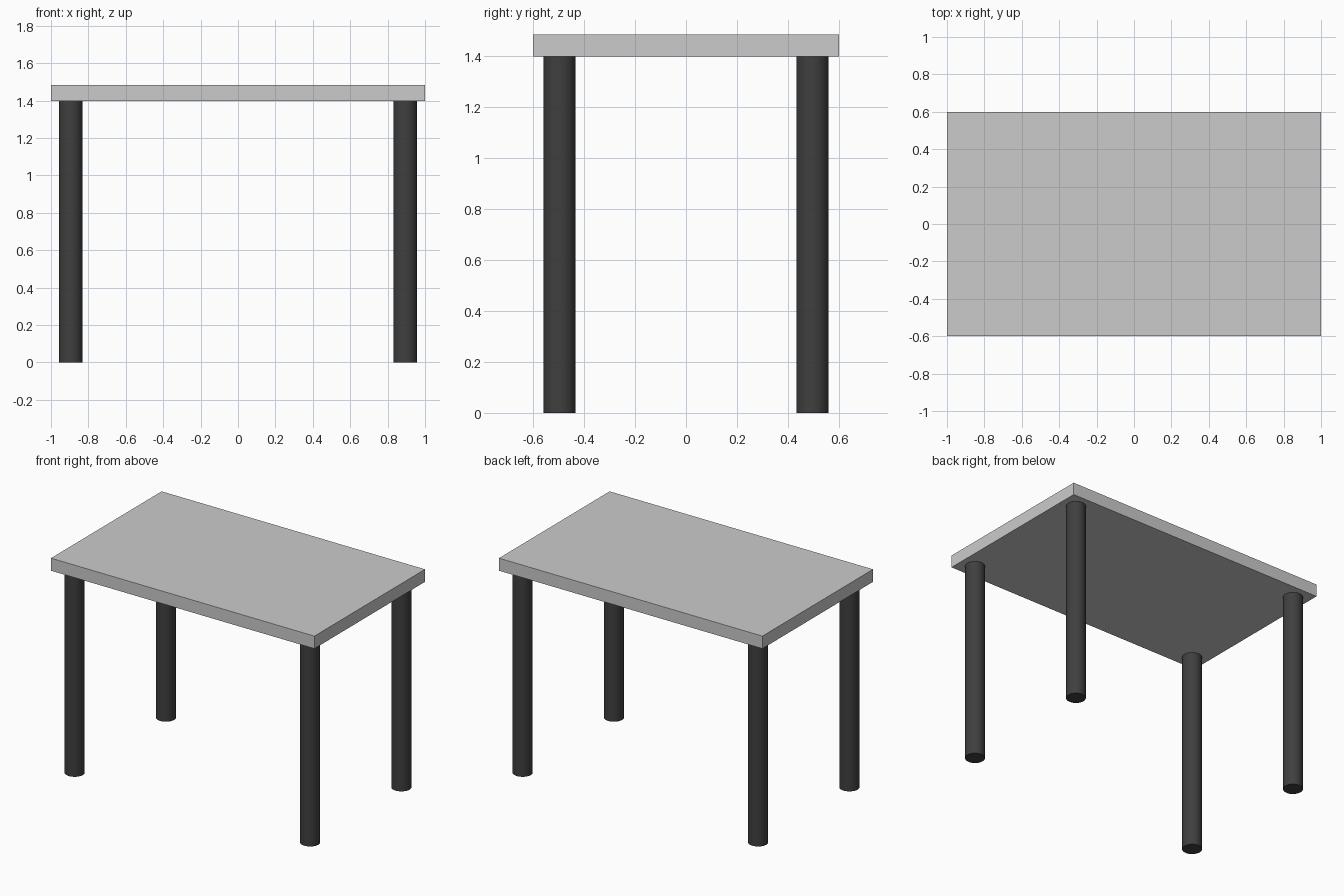
import bpy

if "Cube" in bpy.data.objects:
    bpy.data.objects.remove(bpy.data.objects["Cube"])

TOP_Z, UNDER_Z = 1.483, 1.397
LEG_X, LEG_Y, LEG_R = 0.894, 0.495, 0.063

black = bpy.data.materials.new("black_leg")
black.diffuse_color = (0.05, 0.05, 0.05, 1)
black.use_nodes = True
black.node_tree.nodes["Principled BSDF"].inputs["Base Color"].default_value = black.diffuse_color

# Table top slab
bpy.ops.mesh.primitive_cube_add(size=1, location=(0, 0, (TOP_Z + UNDER_Z) / 2))
top = bpy.context.object
top.name = "table_top"
top.scale = (2.0, 1.2, TOP_Z - UNDER_Z)
bpy.ops.object.transform_apply(location=False, rotation=False, scale=True)

# Four round legs
for side, sx in (("left", -1), ("right", 1)):
    for end, sy in (("front", -1), ("back", 1)):
        bpy.ops.mesh.primitive_cylinder_add(
            vertices=32, radius=LEG_R, depth=UNDER_Z,
            location=(sx * LEG_X, sy * LEG_Y, UNDER_Z / 2))
        leg = bpy.context.object
        leg.name = f"{end}_{side}_leg"
        leg.data.materials.append(black)
        bpy.ops.object.shade_smooth_by_angle()
